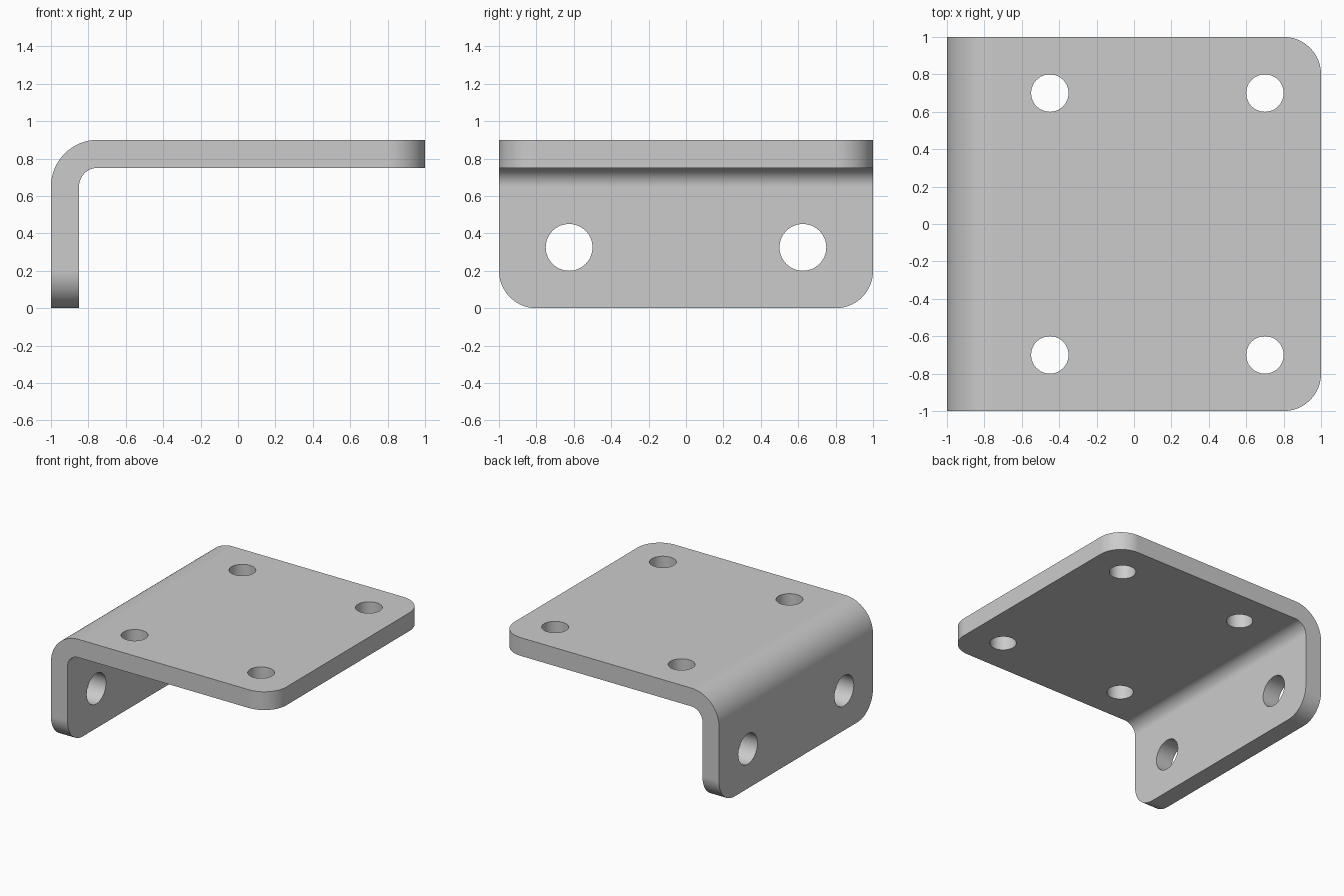
import bpy, bmesh
from math import sin, cos, pi
from mathutils import Matrix, Vector

if "Cube" in bpy.data.objects:
    bpy.data.objects.remove(bpy.data.objects["Cube"])


def new_object(name, bm):
    bmesh.ops.recalc_face_normals(bm, faces=bm.faces)
    mesh = bpy.data.meshes.new(name)
    bm.to_mesh(mesh)
    bm.free()
    obj = bpy.data.objects.new(name, mesh)
    bpy.context.collection.objects.link(obj)
    return obj


def bend(radius, reverse=False, steps=24):
    """Quarter arc of the fold, in the x-z plane."""
    pts = [(-0.75 - radius * cos(a), 0.65 + radius * sin(a))
           for a in (i * pi / 2 / steps for i in range(steps + 1))]
    return pts[::-1] if reverse else pts


# Folded plate: L profile swept along y
profile = [(-1, 0)] + bend(0.25) + [(1, 0.9), (1, 0.75)] + bend(0.10, True) + [(-0.85, 0)]
bm = bmesh.new()
face = bm.faces.new([bm.verts.new((x, -1, z)) for x, z in profile])
ext = bmesh.ops.extrude_face_region(bm, geom=[face])
bmesh.ops.translate(bm, vec=(0, 2, 0),
                    verts=[v for v in ext["geom"] if isinstance(v, bmesh.types.BMVert)])

# Rounded free corners of both flanges
def is_corner(edge):
    a, b = (v.co for v in edge.verts)
    same_side = abs(a.y - b.y) < 1e-4
    tip = min(a.x, b.x) > 0.99 or max(a.z, b.z) < 0.01
    return same_side and tip

bmesh.ops.bevel(bm, geom=[e for e in bm.edges if is_corner(e)], offset=0.2,
                offset_type='OFFSET', segments=20, profile=0.5, affect='EDGES')
bracket = new_object("angle_bracket", bm)

# Hole cutters: four in the top flange, two in the side flange
bm = bmesh.new()


def add_cutter(location, radius, rotation=Matrix()):
    bmesh.ops.create_cone(bm, cap_ends=True, segments=64, radius1=radius, radius2=radius,
                          depth=0.4, matrix=Matrix.Translation(Vector(location)) @ rotation)


for side in (-1, 1):
    for x in (-0.45, 0.7):
        add_cutter((x, side * 0.7, 0.825), 0.1)
    add_cutter((-0.925, side * 0.625, 0.325), 0.125, Matrix.Rotation(pi / 2, 4, 'Y'))
cutters = new_object("hole_cutters", bm)
cutters.hide_render = True

cut = bracket.modifiers.new("Holes", 'BOOLEAN')
cut.operation = 'DIFFERENCE'
cut.solver = 'EXACT'
cut.object = cutters

# Apply the holes, then smooth the curved faces
bpy.context.view_layer.objects.active = bracket
bracket.select_set(True)
bpy.ops.object.modifier_apply(modifier=cut.name)
bpy.data.objects.remove(cutters)
bpy.ops.object.shade_smooth_by_angle(angle=pi / 6)
weighted = bracket.modifiers.new("Flat face normals", 'WEIGHTED_NORMAL')
weighted.keep_sharp = True
